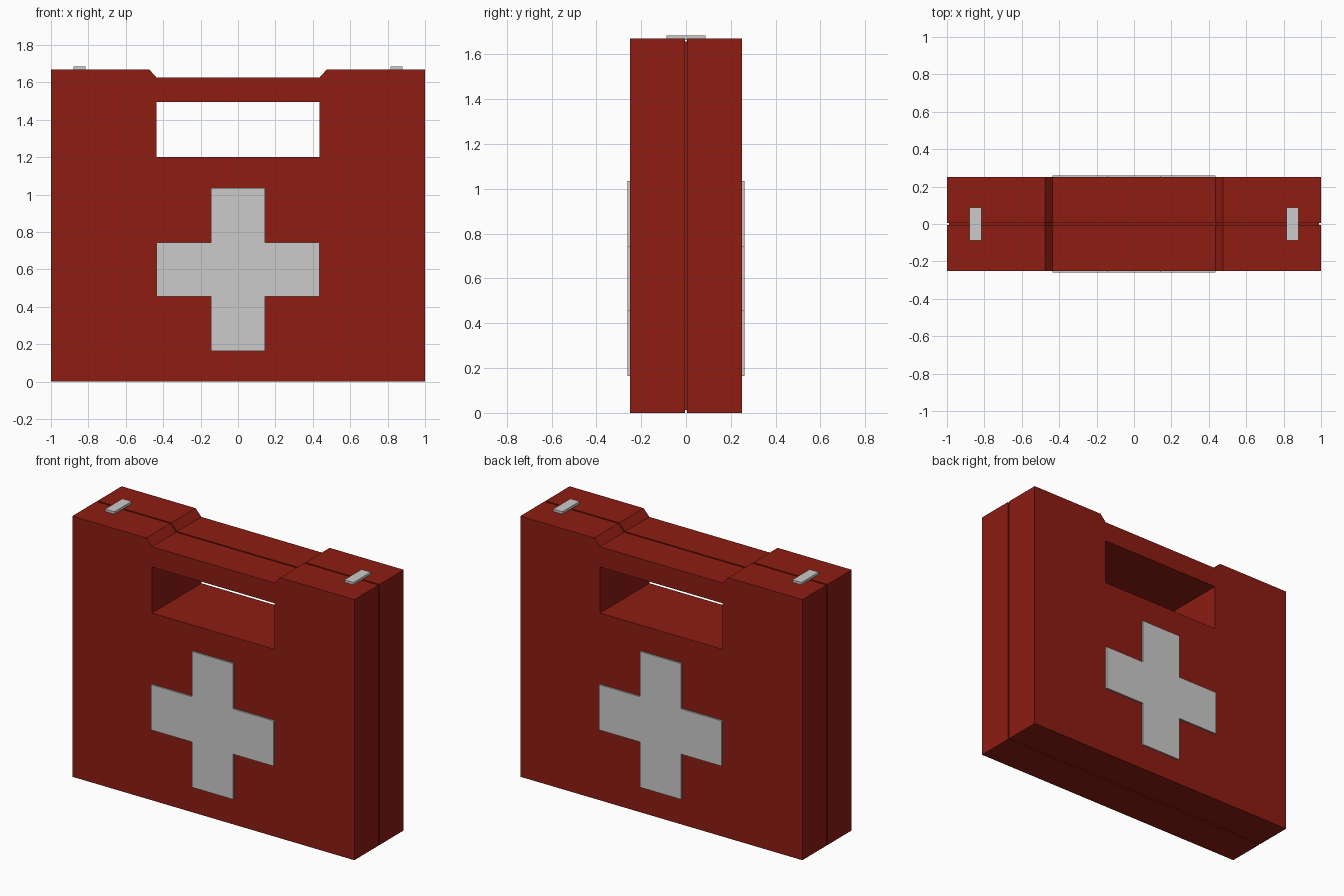
import bpy, bmesh

if "Cube" in bpy.data.objects:
    bpy.data.objects.remove(bpy.data.objects["Cube"])

red = bpy.data.materials.new("case_red")
red.diffuse_color = (0.27, 0.012, 0.006, 1)
red.use_nodes = True
red.node_tree.nodes["Principled BSDF"].inputs["Base Color"].default_value = red.diffuse_color


def finish(name, bm, material=None):
    bmesh.ops.recalc_face_normals(bm, faces=bm.faces[:])
    mesh = bpy.data.meshes.new(name)
    bm.to_mesh(mesh)
    bm.free()
    obj = bpy.data.objects.new(name, mesh)
    bpy.context.collection.objects.link(obj)
    if material:
        mesh.materials.append(material)
    return obj


def loft(bm, sections):
    """Bridge a list of (y, xz profile) rings; returns the rings of verts."""
    rings = [[bm.verts.new((x, y, z)) for x, z in pts] for y, pts in sections]
    for a, b in zip(rings, rings[1:]):
        n = len(a)
        for i in range(n):
            bm.faces.new((a[i], a[(i + 1) % n], b[(i + 1) % n], b[i]))
    return rings


def outline(d=0.0):
    """Case silhouette with dipped handle, inset by d."""
    right = [(1 - d, d), (1 - d, 1.67 - d), (0.475 + 0.4 * d, 1.67 - d), (0.435 + 0.4 * d, 1.625 - d)]
    return right + [(-x, z) for x, z in reversed(right)]


# Case body with a seam groove around its middle and a handle opening
bm = bmesh.new()
D, G = 0.25, 0.005
outer, inner = outline(), outline(0.012)
shell = loft(bm, [(-D, outer), (-G, outer), (-G, inner), (G, inner), (G, outer), (D, outer)])
hole = [(-0.435, 1.2), (0.435, 1.2), (0.435, 1.495), (-0.435, 1.495)]
opening = loft(bm, [(-D, hole), (D, hole)])
for end, normal in ((0, (0, -1, 0)), (-1, (0, 1, 0))):
    edges = [bm.edges.get((r[i - 1], r[i])) for r in (shell[end], opening[end]) for i in range(len(r))]
    bmesh.ops.triangle_fill(bm, edges=edges, use_beauty=True, normal=normal)
finish("case_body", bm, red)

# Raised cross on the front and back
a, b, zc = 0.145, 0.435, 0.6
cross = [(a, -b), (a, -a), (b, -a), (b, a), (a, a), (a, b),
         (-a, b), (-a, a), (-b, a), (-b, -a), (-a, -a), (-a, -b)]
cross = [(x, z + zc) for x, z in cross]
for name, s in (("front_cross", -1), ("back_cross", 1)):
    bm = bmesh.new()
    for ring in loft(bm, [(s * 0.245, cross), (s * 0.26, cross)]):
        bm.faces.new(ring)
    finish(name, bm)

# Latches spanning the seam on top
for name, s in (("left_latch", -1), ("right_latch", 1)):
    bm = bmesh.new()
    bmesh.ops.create_cube(bm, size=1)
    bmesh.ops.scale(bm, vec=(0.065, 0.175, 0.02), verts=bm.verts[:])
    bmesh.ops.translate(bm, vec=(s * 0.8475, 0, 1.675), verts=bm.verts[:])
    finish(name, bm)
